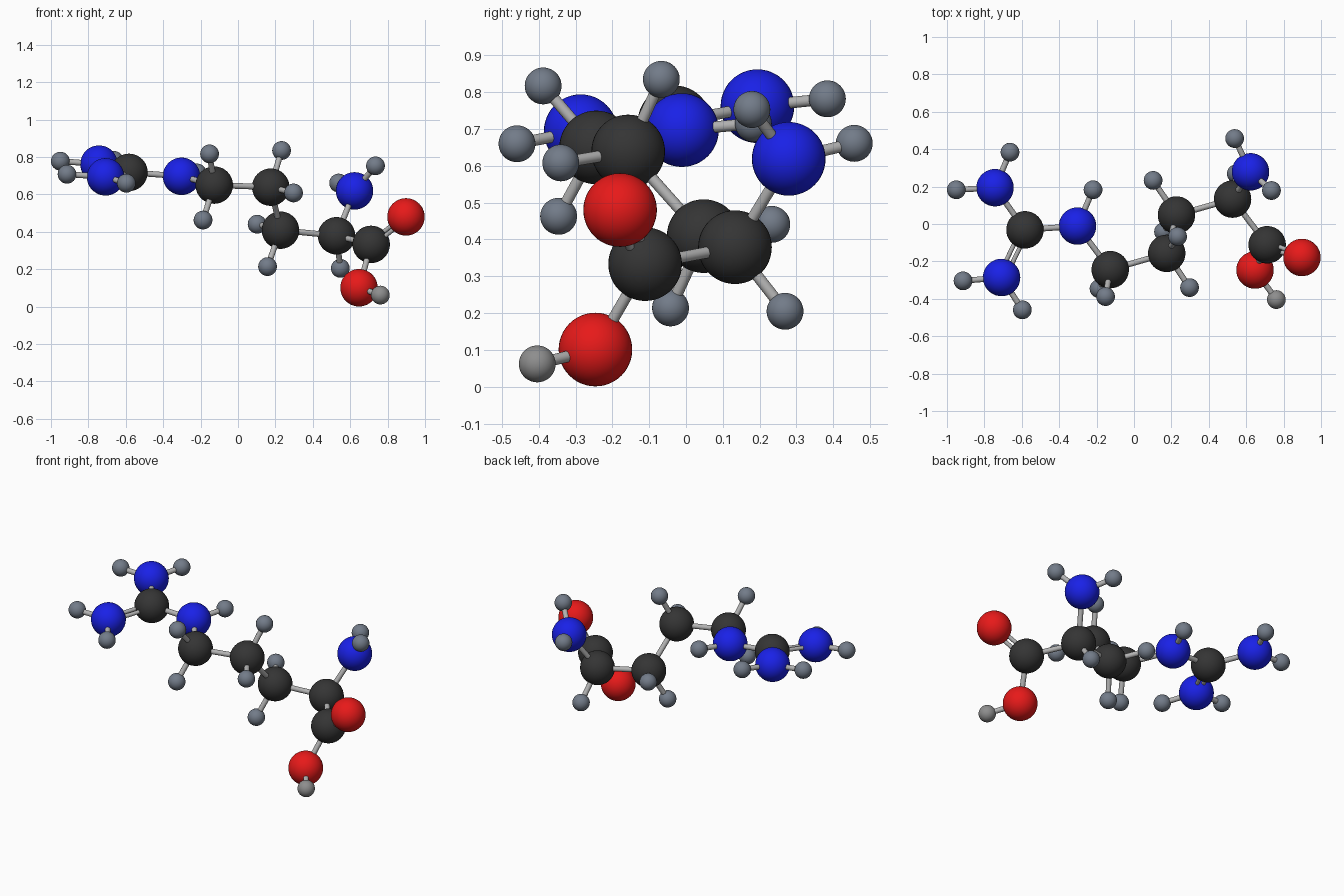
import bpy
from mathutils import Vector

if "Cube" in bpy.data.objects:
    bpy.data.objects.remove(bpy.data.objects["Cube"])


def material(name, r, g, b):
    m = bpy.data.materials.new(name)
    m.diffuse_color = (r, g, b, 1)
    m.use_nodes = True
    m.node_tree.nodes["Principled BSDF"].inputs["Base Color"].default_value = m.diffuse_color
    return m


# kind: (radius, material, object name)
KINDS = {
    "C": (0.1, material("carbon_black", .035, .035, .035), "carbon_ball"),
    "N": (0.1, material("nitrogen_blue", .01, .015, .8), "nitrogen_ball"),
    "O": (0.1, material("oxygen_red", .8, .01, .01), "oxygen_ball"),
    "H": (0.05, material("hydrogen_blue_grey", .17, .2, .25), "hydrogen_ball"),
    "A": (0.05, material("acid_hydrogen_grey", .27, .27, .27), "acid_hydrogen_ball"),
}
STICK = material("stick_grey", .45, .45, .45)

# backbone balls: key -> (kind, position)
HEAVY = {
    "guan": ("C", (-.583, -.031, .718)),
    "n_top": ("N", (-.743, .194, .762)),
    "n_low": ("N", (-.708, -.286, .694)),
    "n_chain": ("N", (-.302, -.011, .697)),
    "delta": ("C", (-.127, -.244, .650)),
    "gamma": ("C", (.175, -.157, .639)),
    "beta": ("C", (.227, .048, .409)),
    "alpha": ("C", (.527, .133, .379)),
    "acid": ("C", (.712, -.111, .333)),
    "o_dbl": ("O", (.898, -.179, .480)),
    "o_acid": ("O", (.647, -.246, .101)),
    "n_amine": ("N", (.623, .279, .619)),
}
# end balls: parent, kind, position
ENDS = [
    ("n_top", "H", (-.663, .384, .782)),
    ("n_top", "H", (-.950, .183, .778)),
    ("n_low", "H", (-.914, -.304, .708)),
    ("n_low", "H", (-.597, -.459, .660)),
    ("n_chain", "H", (-.219, .183, .715)),
    ("delta", "H", (-.152, -.388, .817)),
    ("delta", "H", (-.187, -.346, .463)),
    ("gamma", "H", (.297, -.340, .608)),
    ("gamma", "H", (.233, -.067, .835)),
    ("beta", "H", (.102, .233, .441)),
    ("beta", "H", (.158, -.042, .214)),
    ("alpha", "H", (.547, .269, .205)),
    ("n_amine", "H", (.538, .457, .661)),
    ("n_amine", "H", (.735, .179, .753)),
    ("o_acid", "A", (.761, -.404, .062)),
]
SINGLE = [("guan", "n_top"), ("guan", "n_chain"), ("n_chain", "delta"),
          ("delta", "gamma"), ("gamma", "beta"), ("beta", "alpha"),
          ("alpha", "acid"), ("alpha", "n_amine"), ("acid", "o_acid")]
# double sticks: ends plus a third ball fixing the plane
DOUBLE = [("guan", "n_low", "n_top"), ("acid", "o_dbl", "o_acid")]


def finish(name, mat):
    ob = bpy.context.object
    ob.name = name
    ob.data.materials.append(mat)
    bpy.ops.object.shade_smooth_by_angle()


def ball(kind, p):
    r, mat, name = KINDS[kind]
    bpy.ops.mesh.primitive_uv_sphere_add(segments=40, ring_count=24, radius=r, location=p)
    finish(name, mat)


def stick(a, b, r=.0155, name="single_stick"):
    a, b = Vector(a), Vector(b)
    d = b - a
    bpy.ops.mesh.primitive_cylinder_add(
        vertices=20, radius=r, depth=d.length, location=(a + b) / 2,
        rotation=d.to_track_quat("Z", "Y").to_euler())
    finish(name, STICK)


# balls
for kind, p in HEAVY.values():
    ball(kind, p)
for parent, kind, p in ENDS:
    ball(kind, p)
    stick(HEAVY[parent][1], p)

# sticks
for a, b in SINGLE:
    stick(HEAVY[a][1], HEAVY[b][1])
for a, b, c in DOUBLE:
    pa, pb, pc = (Vector(HEAVY[k][1]) for k in (a, b, c))
    d = (pb - pa).normalized()
    side = ((pc - pa) - d * d.dot(pc - pa)).normalized() * .018
    for s in (-1, 1):
        stick(pa + side * s, pb + side * s, .012, "double_stick")
